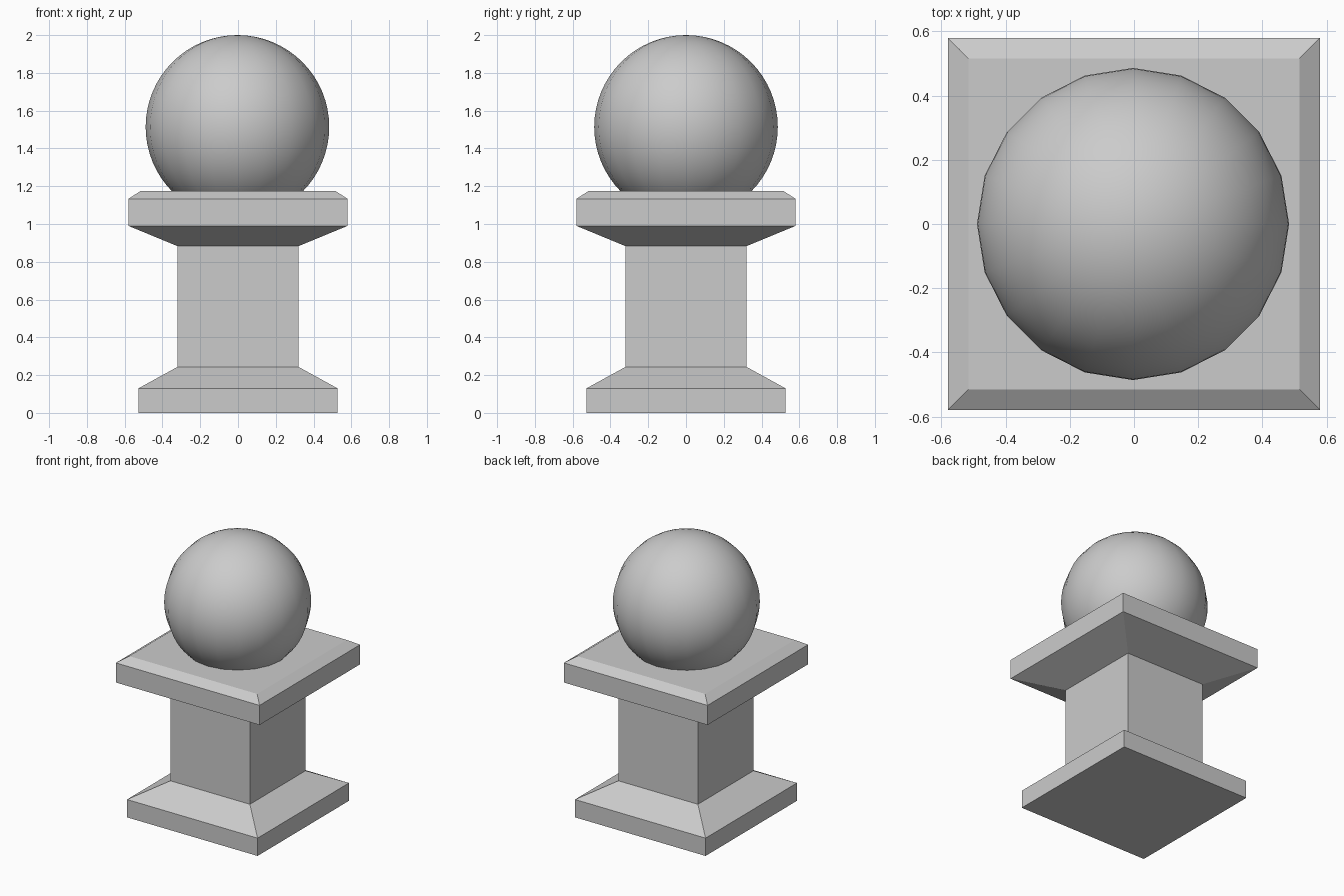
import bpy, bmesh, math

if "Cube" in bpy.data.objects:
    bpy.data.objects.remove(bpy.data.objects["Cube"])


def square_stack(name, profile):
    """Square pillar lofted through (half_width, z) sections."""
    bm = bmesh.new()
    rings = [[bm.verts.new((sx * w, sy * w, z))
              for sx, sy in ((-1, -1), (1, -1), (1, 1), (-1, 1))]
             for w, z in profile]
    for low, high in zip(rings, rings[1:]):
        for i in range(4):
            j = (i + 1) % 4
            bm.faces.new((low[i], low[j], high[j], high[i]))
    bm.faces.new(rings[0][::-1])
    bm.faces.new(rings[-1])
    mesh = bpy.data.meshes.new(name)
    bm.to_mesh(mesh)
    bm.free()
    obj = bpy.data.objects.new(name, mesh)
    bpy.context.collection.objects.link(obj)
    return obj


# Stone pillar: plinth, shaft and flared cap in one profile
square_stack("pillar", [
    (0.527, 0.0), (0.527, 0.13),      # plinth
    (0.321, 0.243), (0.321, 0.883),   # shaft
    (0.58, 0.99), (0.58, 1.133),      # cap slab
    (0.516, 1.175),                   # cap top chamfer
])

# Ball finial, sunk slightly into the cap
bpy.ops.mesh.primitive_uv_sphere_add(
    segments=20, ring_count=32, radius=0.486, location=(-0.003, 0, 1.514))
ball = bpy.context.object
ball.name = "ball_finial"
bpy.ops.object.shade_smooth_by_angle(angle=math.radians(40))
